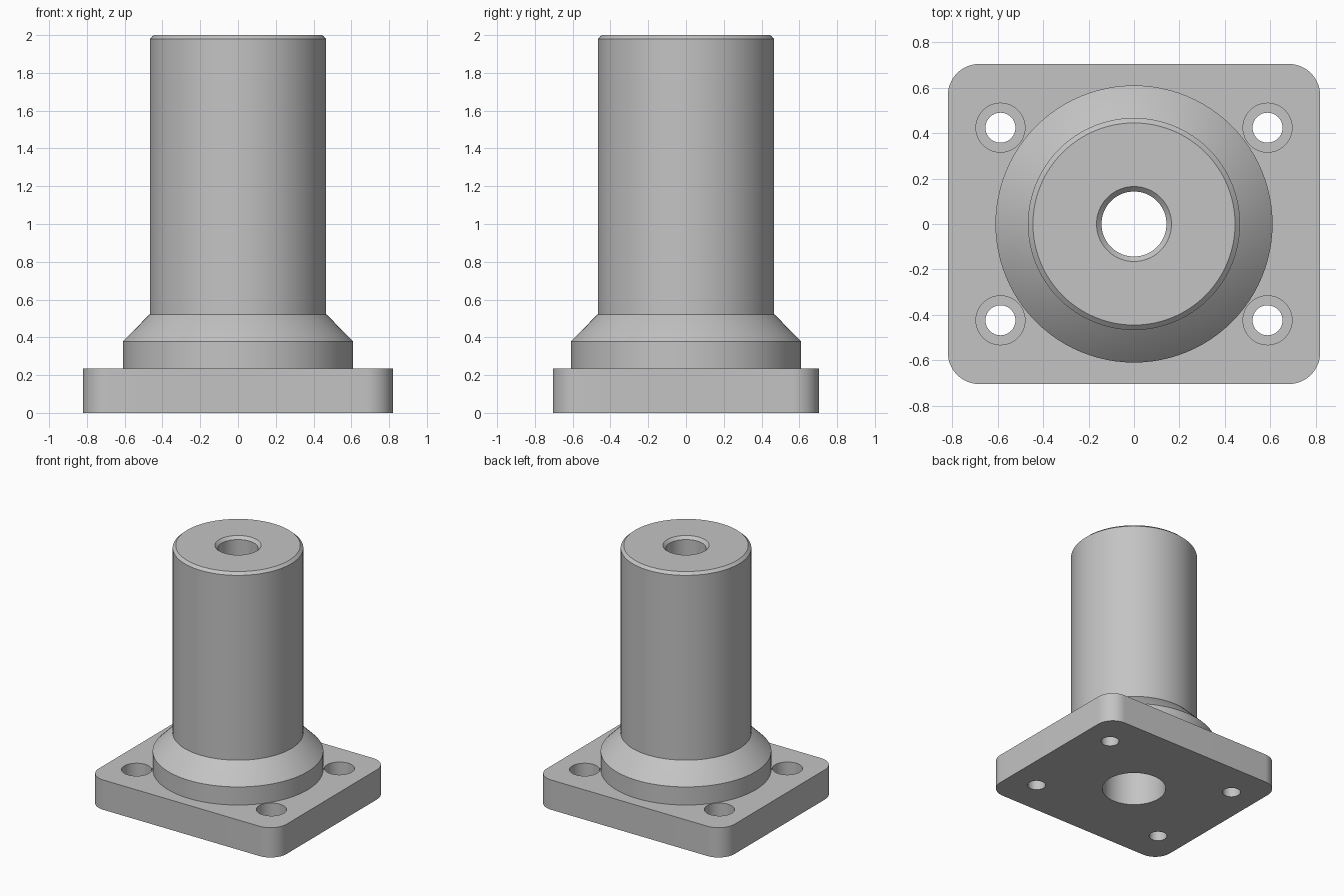
import bpy
import bmesh
from math import cos, sin, tau, radians

cube = bpy.data.objects.get("Cube")
if cube:
    bpy.data.objects.remove(cube, do_unlink=True)

steel = bpy.data.materials.new("grey steel")
steel.use_nodes = True
GREY = (0.55, 0.55, 0.55, 1)
steel.diffuse_color = GREY
steel.node_tree.nodes["Principled BSDF"].inputs["Base Color"].default_value = GREY


def make_object(name, bm):
    bmesh.ops.recalc_face_normals(bm, faces=bm.faces)
    mesh = bpy.data.meshes.new(name)
    bm.to_mesh(mesh)
    bm.free()
    mesh.materials.append(steel)
    obj = bpy.data.objects.new(name, mesh)
    bpy.context.collection.objects.link(obj)
    return obj


def lathe(name, profile, x=0, y=0, sides=96):
    """Solid of revolution from (radius, height) pairs, bottom to top."""
    bm = bmesh.new()
    rings = [[bm.verts.new((x + r * cos(tau * i / sides), y + r * sin(tau * i / sides), z))
              for i in range(sides)] for r, z in profile]
    for low, high in zip(rings, rings[1:]):
        for i in range(sides):
            j = (i + 1) % sides
            bm.faces.new((low[i], low[j], high[j], high[i]))
    bm.faces.new(rings[0])
    bm.faces.new(rings[-1])
    return make_object(name, bm)


def combine(target, tool, operation):
    mod = target.modifiers.new(operation, "BOOLEAN")
    mod.operation = operation
    mod.solver = "EXACT"
    mod.object = tool
    bpy.context.view_layer.objects.active = target
    bpy.ops.object.modifier_apply(modifier=mod.name)
    bpy.data.objects.remove(tool, do_unlink=True)


# Mounting plate with rounded vertical corners
PLATE_TOP = 0.235
bm = bmesh.new()
bmesh.ops.create_cube(bm, size=1)
for v in bm.verts:
    v.co = (v.co.x * 1.64, v.co.y * 1.41, (v.co.z + 0.5) * PLATE_TOP)
corners = [e for e in bm.edges if abs(e.verts[0].co.z - e.verts[1].co.z) > 0.1]
bmesh.ops.bevel(bm, geom=corners, offset=0.14, segments=16, profile=0.5, affect="EDGES")
post = make_object("flanged_post", bm)

# Collar, cone and chamfered shaft
column = lathe("column", [(0.61, 0.1), (0.61, 0.378), (0.47, 0.52), (0.467, 0.522),
                          (0.467, 1.98), (0.445, 2.0)])
combine(post, column, "UNION")

# Stepped central bore with a chamfered mouth
bore = lathe("bore", [(0.235, -0.1), (0.235, 1.3), (0.143, 1.3),
                      (0.143, 1.978), (0.165, 2.0), (0.165, 2.1)])
combine(post, bore, "DIFFERENCE")

# Four counterbored bolt holes
for sx in (-1, 1):
    for sy in (-1, 1):
        bolt = lathe("bolt_hole", [(0.066, -0.1), (0.066, 0.09), (0.108, 0.09), (0.108, 0.3)],
                     sx * 0.588, sy * 0.424, 48)
        combine(post, bolt, "DIFFERENCE")

# Smooth round walls, crisp machined edges
bpy.ops.object.select_all(action="DESELECT")
post.select_set(True)
bpy.context.view_layer.objects.active = post
bpy.ops.object.shade_smooth_by_angle(angle=radians(25))
